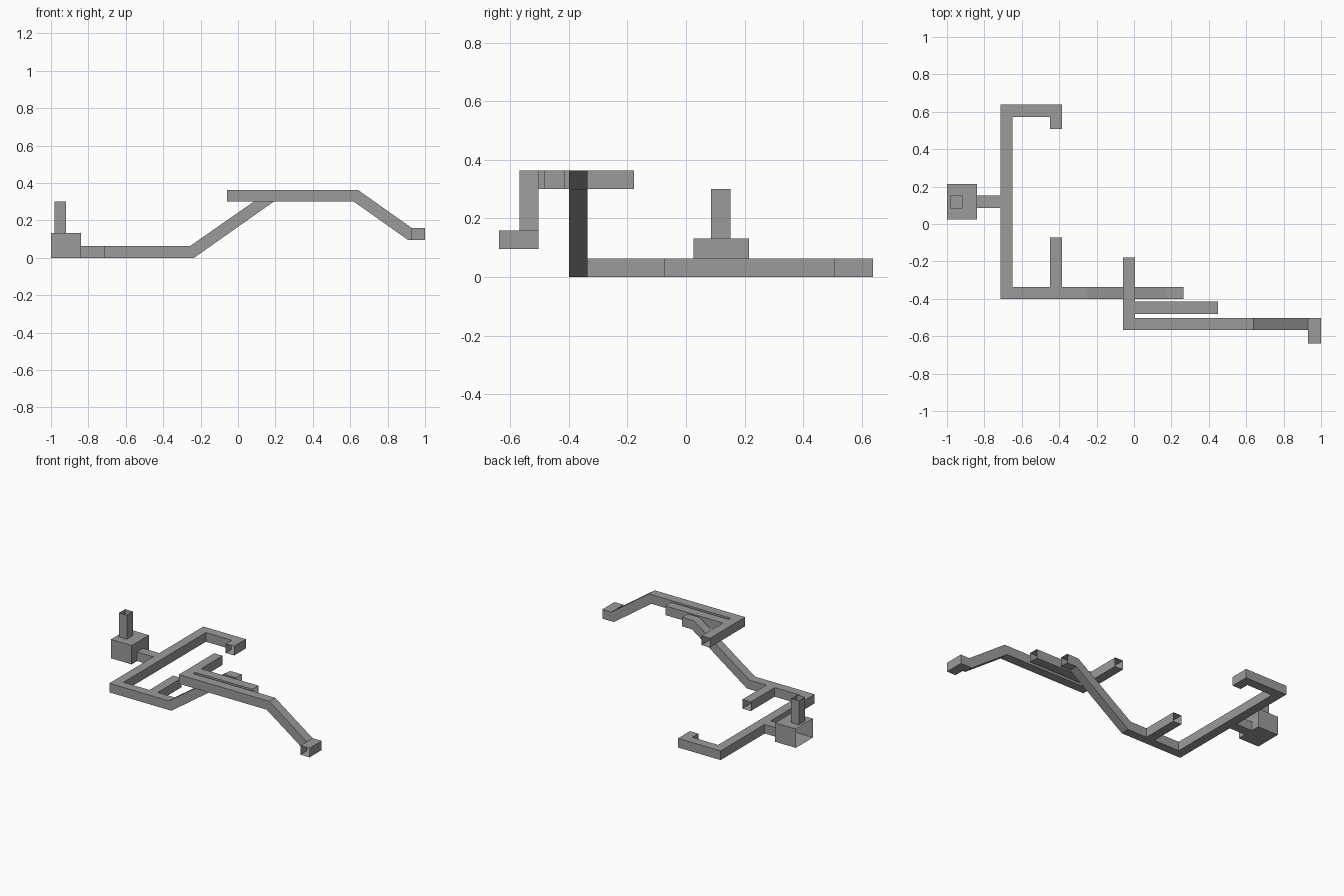
import bpy, bmesh
from mathutils import Vector

cube = bpy.data.objects.get("Cube")
if cube:
    bpy.data.objects.remove(cube, do_unlink=True)

grey = bpy.data.materials.new("stone grey")
grey.use_nodes = True
colour = (0.33, 0.33, 0.33, 1)
grey.diffuse_color = colour
grey.node_tree.nodes["Principled BSDF"].inputs["Base Color"].default_value = colour


def box(x0, x1, y0, y1, z0, z1):
    return [(x0, z0), (x1, z0), (x1, z1), (x0, z1)], y0, y1


def corridors(name, cells, openings):
    """Join prisms (xz outline, y range) into one hollow shell: walls shared
    by two prisms vanish, and walls centred on an opening are removed."""
    bm = bmesh.new()
    verts, walls = {}, {}

    def vert(p):
        key = tuple(round(c, 4) for c in p)
        if key not in verts:
            verts[key] = bm.verts.new(key)
        return verts[key]

    for outline, y0, y1 in cells:
        front = [vert((x, y0, z)) for x, z in outline]
        back = [vert((x, y1, z)) for x, z in outline]
        n = len(outline)
        loops = [front, back[::-1]]
        loops += [[front[i], back[i], back[(i + 1) % n], front[(i + 1) % n]] for i in range(n)]
        for loop in loops:
            key = frozenset(loop)
            if key in walls:
                del walls[key]
            else:
                walls[key] = loop
    for loop in walls.values():
        face = bm.faces.new(loop)
        centre = face.calc_center_median()
        if any((centre - Vector(o)).length < 0.012 for o in openings):
            bm.faces.remove(face)
    loose = [v for v in bm.verts if not v.link_faces]
    bmesh.ops.delete(bm, geom=loose, context='VERTS')
    bmesh.ops.dissolve_limit(bm, angle_limit=0.01, verts=bm.verts[:], edges=bm.edges[:])
    mesh = bpy.data.meshes.new(name)
    bm.to_mesh(mesh)
    bm.free()
    mesh.materials.append(grey)
    obj = bpy.data.objects.new(name, mesh)
    bpy.context.collection.objects.link(obj)


H = 0.064          # corridor height
U0, U1 = 0.30, 0.364   # upper floor level and ceiling

# Entrance room, open on its outer side, with a shaft rising from the roof
rx, ry, rz = [-1, -.98, -.92, -.84], [.025, .085, .152, .215], [0, H, .132]
room = [box(rx[i], rx[i + 1], ry[j], ry[j + 1], rz[k], rz[k + 1])
        for i in range(3) for j in range(3) for k in range(2)]
room.append(box(rx[1], rx[2], ry[1], ry[2], rz[2], U0))
room_open = [(-1, (ry[j] + ry[j + 1]) / 2, (rz[k] + rz[k + 1]) / 2)
             for j in range(3) for k in range(2)]

# Passage from the room into the long corridor
passage = [box(-.84, -.715, ry[1], ry[2], 0, H)]

# Long corridor, split where the side passages join
sy = [-.40, -.337, ry[1], ry[2], .573, .638]
spine = [box(-.715, -.65, a, b, 0, H) for a, b in zip(sy, sy[1:])]

# Hooked dead end at the back
hook = [box(-.65, -.45, sy[4], sy[5], 0, H),
        box(-.45, -.385, sy[4], sy[5], 0, H),
        box(-.45, -.385, .507, sy[4], 0, H)]

# Front corridor with a side stub, climbing to the upper level
front = [box(-.65, -.45, sy[0], sy[1], 0, H),
         box(-.45, -.385, sy[0], sy[1], 0, H),
         box(-.45, -.385, sy[1], -.073, 0, H)]
low, high = [(-.235, 0), (-.255, H)], [(.19, U0), (.175, U1)]
ramp = [([(-.385, 0), low[0], low[1], (-.385, H)], sy[0], sy[1]),
        ([low[0], high[0], high[1], low[1]], sy[0], sy[1]),
        ([high[0], (.265, U0), (.265, U1), high[1]], sy[0], sy[1])]

corridors("lower_corridors", room + passage + spine + hook + front + ramp,
          room_open + [(-.95, (ry[1] + ry[2]) / 2, U0), (-.4175, .507, H / 2),
                       (-.4175, -.073, H / 2), (.265, -.3685, .332)])

# Upper cross corridor with a parallel branch
cy = [-.568, -.503, -.481, -.415, -.178]
cross = [box(-.06, .005, a, b, U0, U1) for a, b in zip(cy, cy[1:])]
branch = [box(.005, .45, cy[2], cy[3], U0, U1)]

# Main upper corridor, sloping down to a turned exit
y0, y1 = cy[0], cy[1]
e0, e1 = .095, .159
main = [([(.005, U0), (.62, U0), (.64, U1), (.005, U1)], y0, y1),
        ([(.62, U0), (.91, e0), (.93, e1), (.64, U1)], y0, y1),
        ([(.91, e0), (.93, e0), (.93, e1)], y0, y1),
        box(.93, 1, y0, y1, e0, e1),
        box(.93, 1, -.638, y0, e0, e1)]

corridors("upper_corridors", cross + branch + main,
          [(-.0275, cy[4], .332), (.45, -.448, .332), (.965, -.638, .127)])
